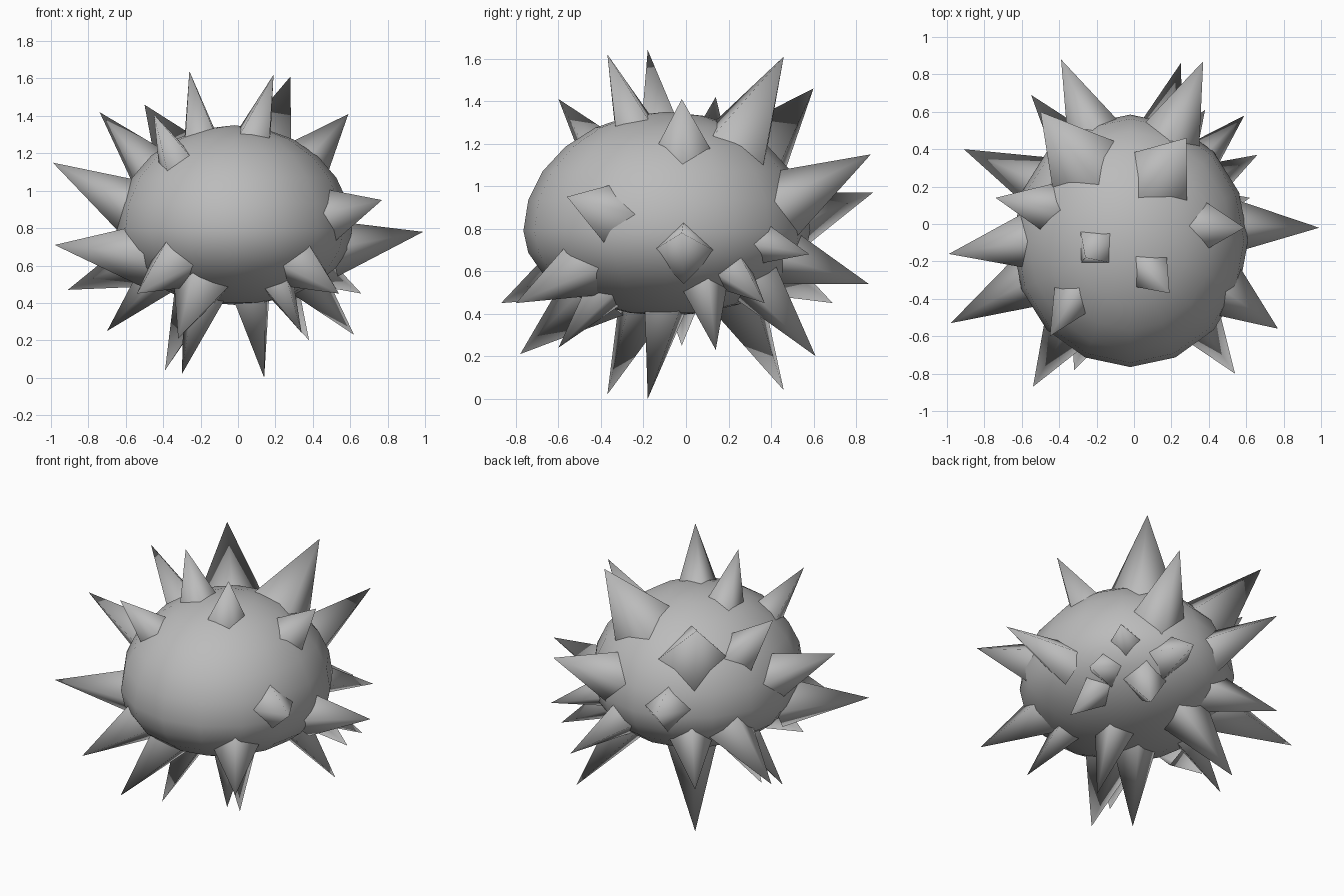
import bpy
import math
from mathutils import Vector, Quaternion

if "Cube" in bpy.data.objects:
    bpy.data.objects.remove(bpy.data.objects["Cube"])

# One grey for the whole model
grey = bpy.data.materials.new("grey")
grey.use_nodes = True
colour = (0.5, 0.5, 0.5, 1)
grey.diffuse_color = colour
grey.node_tree.nodes["Principled BSDF"].inputs["Base Color"].default_value = colour

BODY_CENTRE = Vector((-0.02, -0.09, 0.79))
WIDTH, DEPTH = 0.63, 0.675
DOME, BELLY = 0.56, 0.4


def finish(obj, name):
    obj.name = name
    obj.data.materials.append(grey)
    bpy.ops.object.shade_smooth()


# Body: rounded ball with a high dome and a flatter belly
bpy.ops.mesh.primitive_uv_sphere_add(segments=16, ring_count=12, radius=1)
body = bpy.context.object
for v in body.data.vertices:
    height = DOME if v.co.z > 0 else BELLY
    v.co = (v.co.x * WIDTH, v.co.y * DEPTH, v.co.z * height)
body.location = BODY_CENTRE
finish(body, "body")


def inside_body(point):
    p = point - BODY_CENTRE
    height = DOME if p.z > 0 else BELLY
    return (p.x / WIDTH) ** 2 + (p.y / DEPTH) ** 2 + (p.z / height) ** 2 < 1


def surface_distance(start, direction):
    """Distance from a point inside the body to its surface."""
    near, far = 0, 2
    for _ in range(30):
        middle = (near + far) / 2
        if inside_body(start + direction * middle):
            near = middle
        else:
            far = middle
    return near


def spike(name, tip, root, slope):
    """Four-sided spike on the line from root to tip, sunk in the body."""
    reach = Vector(tip) - root
    direction = reach.normalized()
    foot = surface_distance(root, direction) - 0.09
    length = reach.length - foot
    if abs(direction.z) > 0.8:
        roll = Quaternion((0, 0, 1), math.radians(45))
        turn = Vector((0, 0, 1)).rotation_difference(direction) @ roll
    else:
        turn = direction.to_track_quat('Z', 'Y')
    bpy.ops.mesh.primitive_cone_add(
        vertices=4, radius1=slope * length, radius2=0, depth=length,
        end_fill_type='NOTHING',
        location=root + direction * (foot + length / 2),
        rotation=turn.to_euler())
    finish(bpy.context.object, name)


# Spike groups: root point, radius to length ratio, tips
groups = {
    "top_slim_spike": ((-.1, -.03, .68), .33, [
        (-.26, -.18, 1.64), (.19, -.37, 1.62), (-.45, -.6, 1.41)]),
    "top_wide_spike": ((-.02, 0, .72), .41, [
        (.28, .46, 1.61), (.59, -.02, 1.41), (-.5, .6, 1.46),
        (.77, -.56, .95)]),
    "side_spike": ((0, 0, .6), .31, [
        (.99, -.02, .78), (-.98, -.53, .71), (-.99, -.16, 1.15),
        (-.74, .14, 1.42)]),
    "front_spike": ((-.02, 0, .88), .35, [
        (-.54, -.87, .45), (.54, -.8, .45), (-.32, -.78, .21)]),
    "back_spike": ((0, 0, .66), .33, [
        (-.39, .88, .97), (.37, .87, 1.15)]),
    "low_spike": ((0, 0, .82), .31, [
        (.66, .37, .45), (-.91, .4, .47), (.25, .86, .54),
        (.59, .58, .68), (-.55, .69, .45)]),
    "bottom_spike": ((-.02, 0, .97), .28, [
        (.62, .14, .23), (.38, .61, .2), (.34, -.6, .24), (.14, -.18, 0),
        (-.3, -.37, .02), (-.39, .46, .04), (-.7, -.02, .25)]),
}
for group, (root, slope, points) in groups.items():
    for number, tip in enumerate(points, 1):
        spike(f"{group}_{number}", tip, Vector(root), slope)
